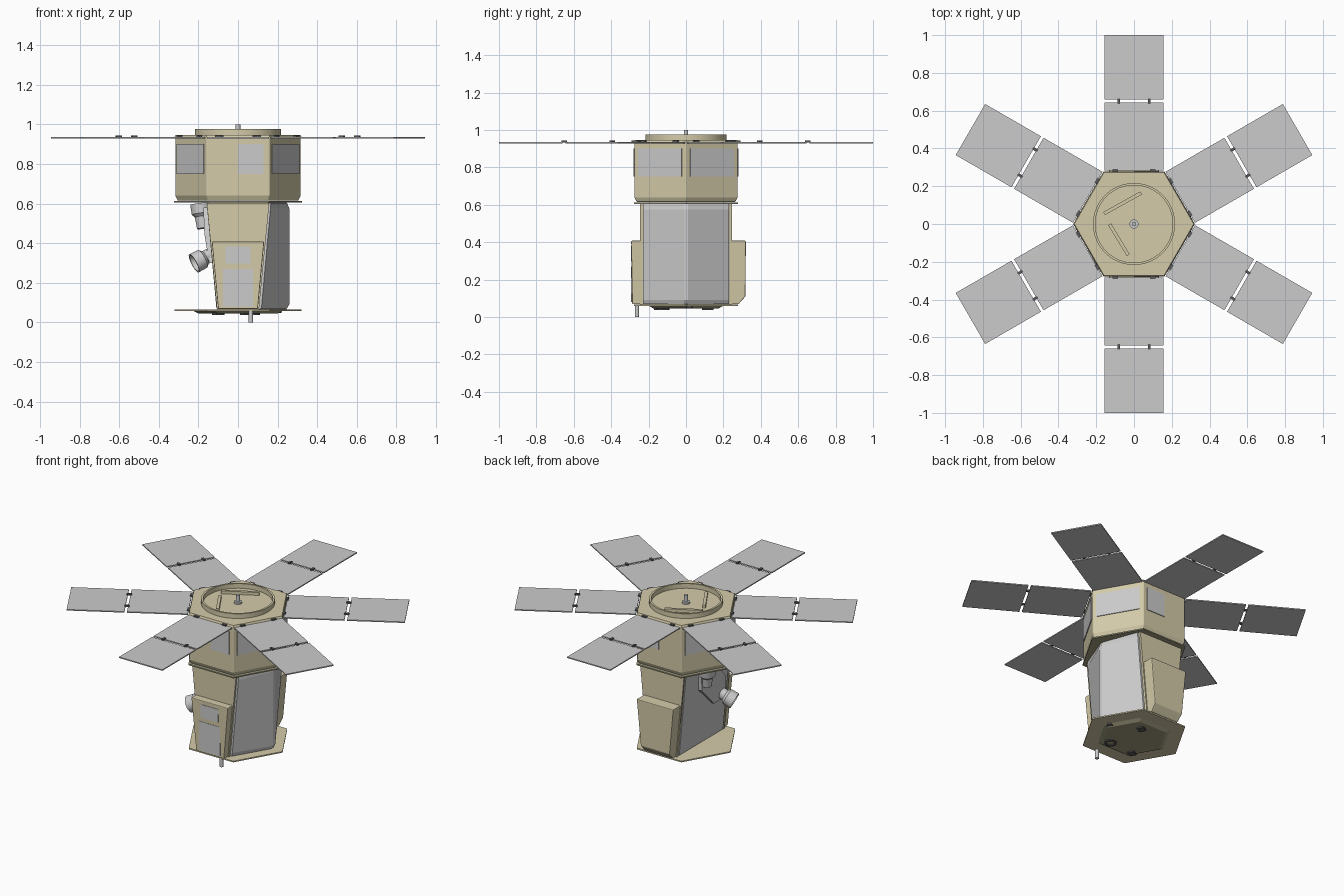
import bpy, bmesh
from math import radians, sin, cos, pi
from mathutils import Vector, Matrix

cube = bpy.data.objects.get("Cube")
if cube:
    bpy.data.objects.remove(cube)


def material(name, rgb):
    m = bpy.data.materials.new(name)
    m.use_nodes = True
    m.diffuse_color = (*rgb, 1)
    m.node_tree.nodes["Principled BSDF"].inputs["Base Color"].default_value = (*rgb, 1)
    return m


FOIL = material("foil", (0.66, 0.60, 0.40))
TRIM = material("trim", (0.36, 0.34, 0.22))
DARK = material("dark_metal", (0.1, 0.1, 0.1))


def finish(name, bm, mat=None, bevel=0):
    bmesh.ops.recalc_face_normals(bm, faces=bm.faces)
    mesh = bpy.data.meshes.new(name)
    bm.to_mesh(mesh)
    bm.free()
    ob = bpy.data.objects.new(name, mesh)
    bpy.context.collection.objects.link(ob)
    if mat:
        mesh.materials.append(mat)
    if bevel:
        mod = ob.modifiers.new("soft_edges", 'BEVEL')
        mod.width, mod.segments = bevel, 2
    return ob


def loft(name, sections, mat=None, bevel=0):
    """Closed solid through matching outlines, each given as (points, z)."""
    bm = bmesh.new()
    rings = [[bm.verts.new((x, y, z)) for x, y in pts] for pts, z in sections]
    n = len(rings[0])
    for a, b in zip(rings, rings[1:]):
        for i in range(n):
            j = (i + 1) % n
            bm.faces.new((a[i], a[j], b[j], b[i]))
    bm.faces.new(rings[0][::-1])
    bm.faces.new(rings[-1])
    return finish(name, bm, mat, bevel)


def box(name, center, size, mat=None, turn=0, spin=0):
    """Box placed in a local frame, then spun around the vertical axis."""
    bm = bmesh.new()
    m = (Matrix.Rotation(spin, 4, 'Z') @ Matrix.Translation(center)
         @ Matrix.Rotation(turn, 4, 'Z') @ Matrix.Diagonal((*size, 1)))
    bmesh.ops.create_cube(bm, size=1, matrix=m)
    return finish(name, bm, mat)


def lathe(name, profile, origin, axis=(0, 0, 1), mat=None, steps=32):
    """Revolve (radius, height) points around an axis through origin."""
    bm = bmesh.new()
    vs = [bm.verts.new((r, 0, h)) for r, h in profile]
    edges = [bm.edges.new(p) for p in zip(vs, vs[1:])]
    bmesh.ops.spin(bm, geom=vs + edges, cent=(0, 0, 0), axis=(0, 0, 1),
                   angle=2 * pi, steps=steps)
    bmesh.ops.remove_doubles(bm, verts=bm.verts, dist=1e-5)
    rot = Vector(axis).to_track_quat('Z', 'Y').to_matrix().to_4x4()
    bm.transform(Matrix.Translation(origin) @ rot)
    ob = finish(name, bm, mat)
    bpy.ops.object.select_all(action='DESELECT')
    bpy.context.view_layer.objects.active = ob
    ob.select_set(True)
    bpy.ops.object.shade_smooth_by_angle(angle=radians(40))
    return ob


def rod(name, r, length, origin, axis=(0, 0, 1), mat=None, steps=16):
    return lathe(name, [(0, 0), (r, 0), (r, length), (0, length)], origin, axis, mat, steps)


def hexagon(r):
    return [(r * cos(i * pi / 3), r * sin(i * pi / 3)) for i in range(6)]


# Upper hexagonal bus with its rims
loft("upper_bus", [(hexagon(.305), .615), (hexagon(.318), .64), (hexagon(.318), .935)], FOIL, .004)
loft("lower_rim", [(hexagon(.322), .605), (hexagon(.322), .613)], TRIM)
loft("top_deck", [(hexagon(.322), .932), (hexagon(.316), .946)], FOIL)

# Radiator windows on the six bus walls
for i in range(6):
    spin = radians(30 + 60 * i)
    if i % 3 == 1:
        offset = -.065 if i == 1 else .065
        w = .13
    else:
        offset, w = 0, .27
    box("bus_window", (.277, offset, .825), (.006, w, .15), None, 0, spin)

# Separation ring, crossing bars and mast on the deck
lathe("deck_ring", [(.205, .94), (.217, .94), (.217, .976), (.205, .976), (.205, .94)],
      (0, 0, 0), mat=FOIL, steps=64)
box("deck_bar", (-.06, .11, .955), (.225, .018, .02), FOIL, radians(29))
box("deck_bar", (-.08, -.083, .955), (.19, .018, .02), FOIL, radians(-59))
rod("mast", .012, .06, (0, 0, .94))
rod("mast_foot", .024, .012, (0, 0, .945))

# Six folding solar wings
for i in range(6):
    spin = radians(30 + 60 * i)
    for name, a, b in (("inner_panel", .283, .643), ("outer_panel", .659, 1)):
        box(name, ((a + b) / 2, 0, .932), (b - a, .312, .007), None, 0, spin)
    for side in (-1, 1):
        box("panel_hinge", (.65, side * .08, .938), (.03, .014, .01), DARK, 0, spin)
        box("root_hinge", (.283, side * .1, .938), (.016, .03, .01), DARK, 0, spin)


# Lower instrument body, narrower at the foot
def body(w, d, tip):
    return [(-w, -d), (w, -d), (tip, 0), (w, d), (-w, d)]


loft("lower_body", [(body(.103, .236, .245), .062), (body(.152, .236, .245), .61)], FOIL)
for s in (-1, 1):
    edge = s * .236
    loft("end_wall", [([(-.106, edge), (.106, edge), (.106, edge + s * .01), (-.106, edge + s * .01)], .065),
                      ([(-.158, edge), (.158, edge), (.158, edge + s * .01), (-.158, edge + s * .01)], .604)],
         FOIL)


# Pleated thermal blanket on the left, flat blanket on the right
def blanket(w, tip):
    return [(w, -.23), (w + .012, -.23), (tip, -.012), (tip, .012), (w + .012, .23), (w, .23)]


loft("left_blanket", [(blanket(.104, .245), .068), (blanket(.108, .259), .09),
                      (blanket(.152, .259), .575), (blanket(.154, .248), .603)])
loft("right_blanket", [([(-w, -.225), (-w, .225), (-w - .006, .225), (-w - .006, -.225)], z)
                       for w, z in ((.103, .07), (.152, .6))])


# Front and back equipment boxes
def slab(w, y0, y1):
    return [(-w, y0), (w, y0), (w, y1), (-w, y1)]


loft("front_box", [(slab(.1, -.24, -.288), .068), (slab(.132, -.24, -.293), .408)], FOIL, .005)
loft("back_box", [(slab(.1, .24, .28), .068), (slab(.104, .24, .318), .11),
                  (slab(.132, .24, .32), .408)], FOIL, .005)
box("front_window", (0, -.292, .34), (.125, .006, .085))
box("front_window", (0, -.289, .175), (.15, .008, .19))

# Base deck and underside fittings
loft("base_deck", [(hexagon(.32), .058), (hexagon(.32), .066)], FOIL)
loft("base_skirt", [(hexagon(.2), .045), (hexagon(.23), .06)], TRIM)
lathe("base_port", [(.025, .038), (.036, .038), (.036, .06), (.025, .06), (.025, .038)],
      (.076, -.125, 0), mat=DARK)
rod("small_port", .02, .012, (.2, .016, .048), mat=DARK)
for x, y in ((.04, .115), (-.1, -.14)):
    box("base_fitting", (x, y, .046), (.045, .045, .016), DARK, radians(30))
rod("base_antenna", .011, .06, (.065, -.262, 0))

# Two star cameras on a bracket at the right side
loft("camera_bracket", [([(-.12, -.2), (-.12, -.08), (-.145, -.08), (-.145, -.2)], .3),
                        ([(-.13, -.17), (-.13, .08), (-.17, .08), (-.17, -.17)], .45),
                        ([(-.14, -.06), (-.14, .09), (-.175, .09), (-.175, -.06)], .58)])
barrel = [(0, 0), (.032, 0), (.036, .06), (.05, .075), (.052, .125), (.044, .125), (.036, .06), (0, .06)]
for origin, axis in (((-.175, .04, .475), (-.12, .1, 1)),
                     ((-.115, -.15, .355), (-.85, -.25, -.45))):
    lathe("star_camera", barrel, origin, axis)
    away = Vector(axis).normalized()
    rod("camera_lens", .04, .004, Vector(origin) + away * .1, axis, DARK, 24)
